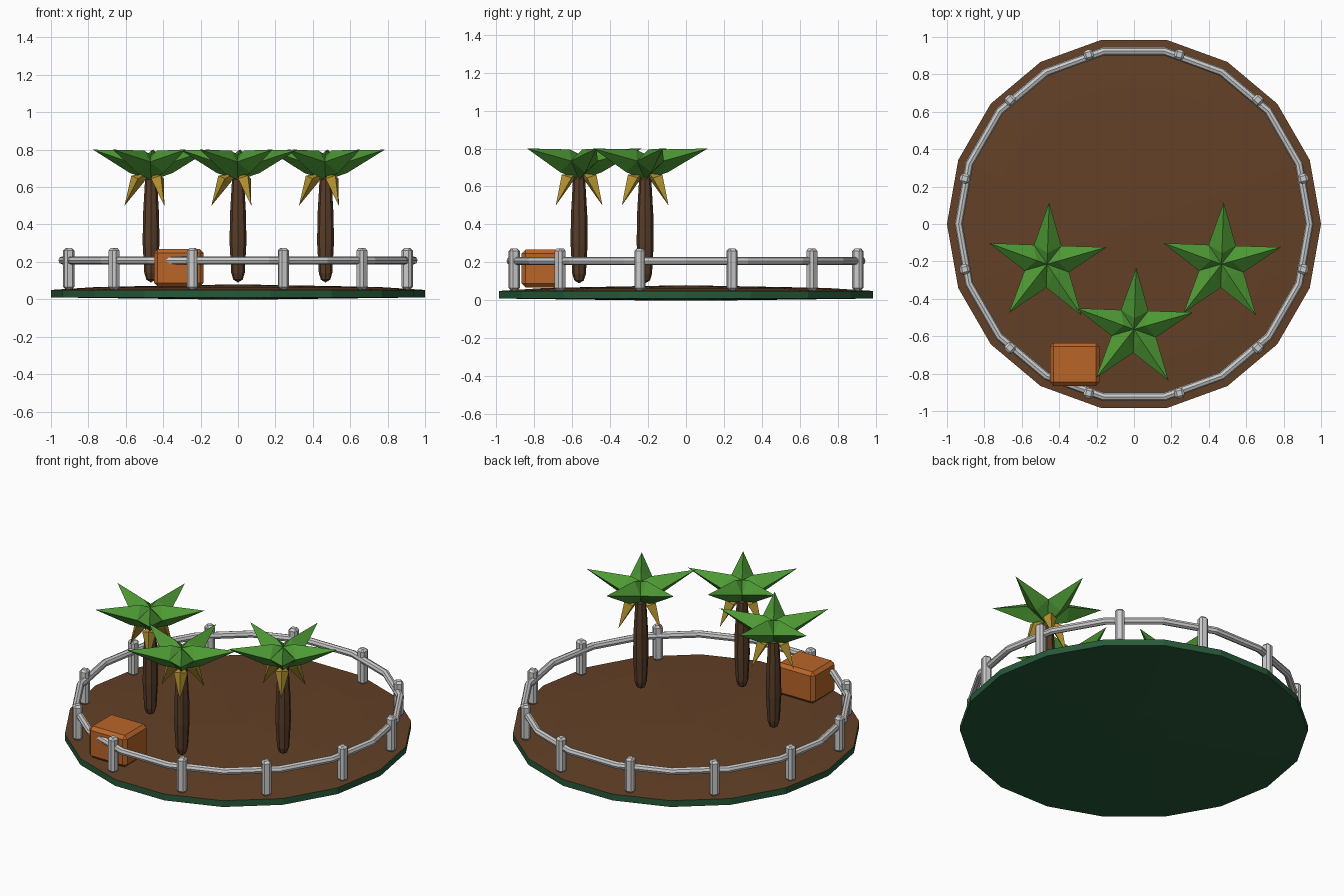
import bpy, bmesh
from math import cos, sin, radians, pi
from mathutils import Matrix, Vector

if "Cube" in bpy.data.objects:
    bpy.data.objects.remove(bpy.data.objects["Cube"])


def mat(name, rgb):
    m = bpy.data.materials.new(name)
    m.diffuse_color = (*rgb, 1)
    m.use_nodes = True
    m.node_tree.nodes["Principled BSDF"].inputs["Base Color"].default_value = m.diffuse_color
    return m


SOIL = mat("soil", (0.125, 0.052, 0.02))
GRASS = mat("grass", (0.02, 0.10, 0.04))
BARK = mat("bark", (0.10, 0.047, 0.022))
LEAF = mat("leaf", (0.075, 0.32, 0.035))
YELLOW = mat("dry_leaf", (0.45, 0.29, 0.03))
WOOD = mat("crate_wood", (0.48, 0.13, 0.022))


def polar(r, deg, z):
    return Vector((r * cos(radians(deg)), r * sin(radians(deg)), z))


def make(name, bm, mats=(), loc=(0, 0, 0)):
    bmesh.ops.recalc_face_normals(bm, faces=bm.faces)
    me = bpy.data.meshes.new(name)
    bm.to_mesh(me)
    bm.free()
    for m in mats:
        me.materials.append(m)
    ob = bpy.data.objects.new(name, me)
    ob.location = loc
    bpy.context.collection.objects.link(ob)
    return ob


def lathe(bm, profile, n):
    """Stack of n-sided rings, capped at both ends (radius 0 makes a point)."""
    rings = []
    for r, z in profile:
        if r == 0:
            rings.append([bm.verts.new((0, 0, z))] * n)
        else:
            rings.append([bm.verts.new(polar(r, 360 * i / n, z)) for i in range(n)])
    for a, b in zip(rings, rings[1:]):
        for i in range(n):
            j = (i + 1) % n
            bm.faces.new(list(dict.fromkeys((a[i], a[j], b[j], b[i]))))


def box(name, size, loc, bevel, mats=(), turn=0):
    bm = bmesh.new()
    bmesh.ops.create_cube(bm, size=1, matrix=Matrix.Diagonal((*size, 1)))
    bmesh.ops.bevel(bm, geom=bm.edges[:], offset=bevel, segments=1, affect='EDGES')
    ob = make(name, bm, mats, loc)
    ob.rotation_euler.z = turn
    return ob


# Ground disc: green rim and underside, gently domed soil top
bm = bmesh.new()
lathe(bm, [(0, 0), (0.2, 0.0), (1, 0.01), (1, 0.05), (0.75, 0.066), (0, 0.08)], 18)
ground = make("ground", bm, [SOIL, GRASS])
for p in ground.data.polygons:
    p.material_index = 0 if p.normal.z > 0.5 else 1

# Fence posts and the rail ring
for i in range(12):
    a = 15 + 30 * i
    box(f"fence_post_{i + 1}", (0.054, 0.054, 0.22), polar(0.937, a, 0.163), 0.013, (), radians(a))
bm = bmesh.new()
N, K = 18, 8
grid = [[bm.verts.new(polar(0.938 + 0.022 * cos(2 * pi * k / K), 360 * i / N,
                            0.208 + 0.022 * sin(2 * pi * k / K)))
         for k in range(K)] for i in range(N)]
for i in range(N):
    for k in range(K):
        a, b = grid[i], grid[(i + 1) % N]
        bm.faces.new((a[k], b[k], b[(k + 1) % K], a[(k + 1) % K]))
make("fence_rail", bm)

# Crate
box("crate", (0.265, 0.23, 0.2), (-0.317, -0.75, 0.168), 0.02, [WOOD])


def palm(tag, x, y):
    loc = (x, y, 0)
    # Trunk
    bm = bmesh.new()
    lathe(bm, [(0, 0.09), (0.025, 0.105), (0.036, 0.14), (0.045, 0.3),
               (0.043, 0.45), (0.032, 0.64), (0, 0.67)], 8)
    make(f"trunk_{tag}", bm, [BARK], loc)
    # Crown: five ridged leaves with keels below
    bm = bmesh.new()
    top, low = bm.verts.new((0, 0, 0.77)), bm.verts.new((0, 0, 0.635))
    start = 88
    notch = [bm.verts.new(polar(0.125, start + 36 + 72 * i, 0.735)) for i in range(5)]
    for i in range(5):
        a = start + 72 * i
        tip = bm.verts.new(polar(0.33, a, 0.80))
        ridge = bm.verts.new(polar(0.06, a, 0.795))
        keel = bm.verts.new(polar(0.12, a, 0.675))
        for n in (notch[i - 1], notch[i]):
            bm.faces.new((tip, n, ridge))
            bm.faces.new((ridge, n, top))
            bm.faces.new((tip, keel, n))
            bm.faces.new((keel, low, n))
    make(f"leaves_{tag}", bm, [LEAF], loc)
    # Three dry leaves hanging under the crown
    bm = bmesh.new()
    for a in (60, 180, 300):
        tip = bm.verts.new(polar(0.142, a, 0.50))
        root = bm.verts.new(polar(0.02, a, 0.67))
        out, inn = bm.verts.new(polar(0.105, a, 0.662)), bm.verts.new(polar(0.035, a, 0.63))
        side = Vector((-sin(radians(a)), cos(radians(a)), 0)) * 0.04
        mid = polar(0.07, a, 0.645)
        ring = [out, bm.verts.new(mid + side), inn, bm.verts.new(mid - side)]
        for i in range(4):
            bm.faces.new((ring[i], ring[(i + 1) % 4], tip))
            bm.faces.new((ring[(i + 1) % 4], ring[i], root))
    make(f"dry_leaves_{tag}", bm, [YELLOW], loc)


# Three palm trees
palm("left", -0.465, -0.215)
palm("middle", 0.0, -0.563)
palm("right", 0.468, -0.215)
